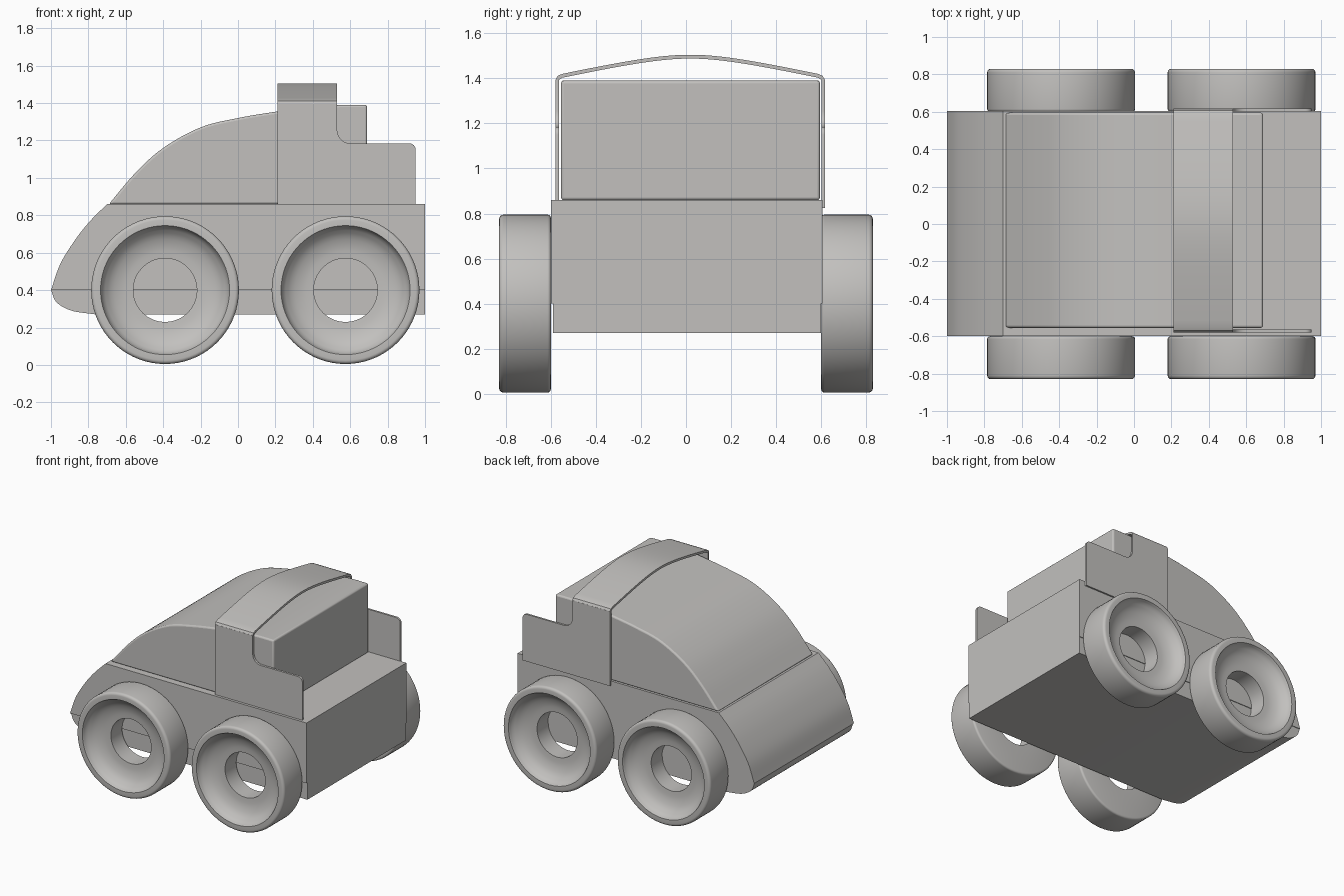
import bpy, bmesh, math
from mathutils import Vector, Matrix

cube = bpy.data.objects.get("Cube")
if cube:
    bpy.data.objects.remove(cube, do_unlink=True)

GREY = (0.54, 0.53, 0.515, 1)
grey = bpy.data.materials.new("warm_grey")
grey.use_nodes = True
grey.diffuse_color = GREY
grey.node_tree.nodes["Principled BSDF"].inputs["Base Color"].default_value = GREY


def finish(name, bm, bevel=0):
    bmesh.ops.recalc_face_normals(bm, faces=bm.faces)
    mesh = bpy.data.meshes.new(name)
    bm.to_mesh(mesh)
    bm.free()
    mesh.materials.append(grey)
    ob = bpy.data.objects.new(name, mesh)
    bpy.context.collection.objects.link(ob)
    if bevel:
        mod = ob.modifiers.new("edge_round", "BEVEL")
        mod.width, mod.segments = bevel, 3
        mod.limit_method, mod.angle_limit = "ANGLE", math.radians(40)
    bpy.ops.object.select_all(action="DESELECT")
    ob.select_set(True)
    bpy.context.view_layer.objects.active = ob
    bpy.ops.object.shade_smooth_by_angle(angle=math.radians(35))
    return ob


def spline(pts, steps=6):
    """Smooth curve through the given 2D points."""
    p = [Vector(q) for q in pts]
    p = [2 * p[0] - p[1]] + p + [2 * p[-1] - p[-2]]
    out = []
    for a, b, c, d in zip(p, p[1:], p[2:], p[3:]):
        for i in range(steps):
            t = i / steps
            out.append(0.5 * (2 * b + (c - a) * t + (2 * a - 5 * b + 4 * c - d) * t ** 2
                              + (3 * b - a - 3 * c + d) * t ** 3))
    return [tuple(q) for q in out] + [tuple(pts[-1])]


def arc(cx, cz, r, start, end, n=6):
    angles = [math.radians(start + (end - start) * i / n) for i in range(n + 1)]
    return [(cx + r * math.cos(a), cz + r * math.sin(a)) for a in angles]


def extrude(name, profile, lo, hi, along="y", bevel=0):
    """Solid from an outline in the x-z plane (or y-z plane, along x)."""
    bm = bmesh.new()
    place = (lambda u, v: (u, lo, v)) if along == "y" else (lambda u, v: (lo, u, v))
    face = bm.faces.new([bm.verts.new(place(u, v)) for u, v in profile])
    ext = bmesh.ops.extrude_face_region(bm, geom=[face])
    move = Vector((0, hi - lo, 0)) if along == "y" else Vector((hi - lo, 0, 0))
    bmesh.ops.translate(bm, vec=move, verts=[e for e in ext["geom"] if isinstance(e, bmesh.types.BMVert)])
    return finish(name, bm, bevel)


# Body: lower tray with rounded nose, upper hull with curved front
tray = spline([(-1, 0.4), (-0.97, 0.335), (-0.89, 0.29), (-0.76, 0.27)])
extrude("lower_body", tray + [(1, 0.27), (1, 0.4)], -0.59, 0.6)
nose = spline([(-1, 0.4), (-0.95, 0.54), (-0.87, 0.67), (-0.79, 0.77), (-0.7, 0.86)])
extrude("upper_body", nose + [(1, 0.86), (1, 0.4)], -0.6, 0.605)

# Cabin with long curved windscreen
roof = spline([(-0.69, 0.86), (-0.55, 1.025), (-0.4, 1.16), (-0.2, 1.27), (0, 1.32),
               (0.21, 1.355), (0.4, 1.38), (0.55, 1.39), (0.69, 1.39)])
extrude("cabin", roof + [(0.69, 0.86)], -0.555, 0.595, bevel=0.012)

# Side panels with low rear fins
for side, lo, hi, foot in (("right", -0.58, -0.563, 0.86), ("left", 0.602, 0.617, 0.825)):
    outline = ([(0.21, foot), (0.21, 1.395), (0.53, 1.395)]
               + arc(0.6, 1.255, 0.07, 180, 270)
               + arc(0.915, 1.15, 0.035, 90, 0) + [(0.95, foot)])
    extrude(side + "_side_panel", outline, lo, hi)

# Arched roof band, open beneath
mid, half = 0.0185, 0.5685


def crown(t):
    return 1.505 - 0.085 * (math.hypot(t, 0.4) - 0.4) / (math.hypot(1, 0.4) - 0.4)


params = [i / 16 - 1 for i in range(33)]
top = [(mid + half * t, crown(t)) for t in params]
under = [(y, z - 0.017) for y, z in reversed(top)]
left_round = [(0.607, 1.411), (0.617, 1.393), (0.602, 1.393)]
right_round = [(2 * mid - y, z) for y, z in reversed(left_round)]
extrude("roof_band", top + left_round + under + right_round, 0.21, 0.53, along="x")

# Wheels: dished rings with open centres, as (radius, distance outwards)
ring = ([(0.17, 0), (0.38, 0)] + arc(0.38, 0.015, 0.015, -60, 0, 3)
        + arc(0.375, 0.21, 0.02, 0, 90, 4)
        + [(0.345, 0.23), (0.338, 0.215)]
        + spline([(0.335, 0.205), (0.29, 0.165), (0.23, 0.142), (0.17, 0.135)], 3))
for end, x in (("nose", -0.39), ("tail", 0.575)):
    for side, s in (("right", -1), ("left", 1)):
        bm = bmesh.new()
        verts = [bm.verts.new((r, s * (0.6 + d), 0)) for r, d in ring]
        edges = [bm.edges.new((a, b)) for a, b in zip(verts, verts[1:] + verts[:1])]
        bmesh.ops.spin(bm, geom=verts + edges, cent=(0, 0, 0), axis=(0, 1, 0),
                       angle=math.tau, steps=72, use_merge=True)
        bmesh.ops.remove_doubles(bm, verts=bm.verts, dist=0.0005)
        bmesh.ops.transform(bm, matrix=Matrix.Translation((x, 0, 0.4)), verts=bm.verts)
        finish(f"{end}_{side}_wheel", bm)
